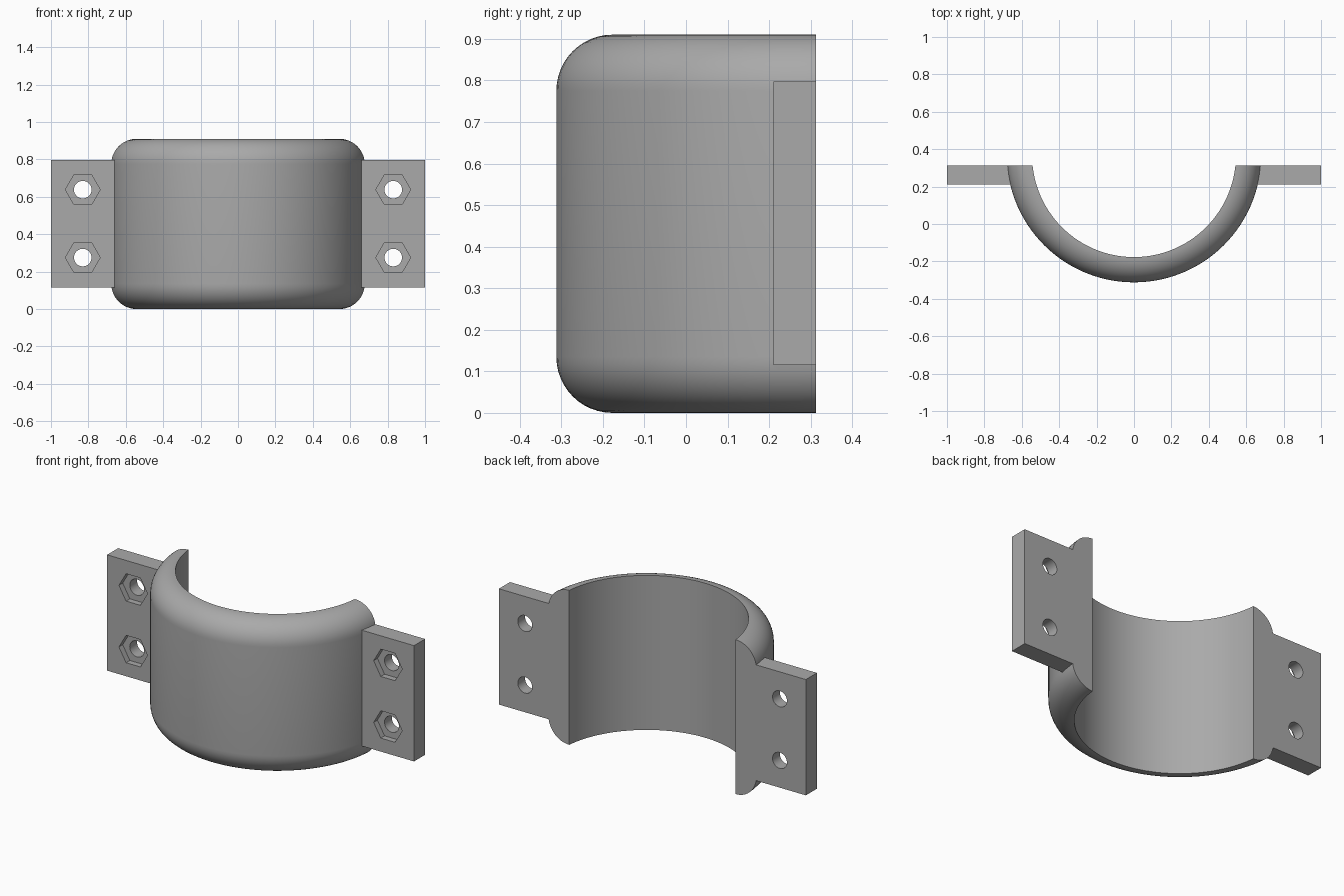
import bpy, bmesh, math
from mathutils import Matrix

if "Cube" in bpy.data.objects:
    bpy.data.objects.remove(bpy.data.objects["Cube"], do_unlink=True)

HEIGHT, AXIS_Y, BACK = 0.91, 0.368, 0.313
R_OUT, R_IN = 0.68, 0.545
FLANGE_FRONT, POCKET = 0.21, 0.035

steel = bpy.data.materials.new("plain grey")
steel.use_nodes = True
grey = (0.4, 0.4, 0.4, 1)
steel.diffuse_color = grey
steel.node_tree.nodes["Principled BSDF"].inputs["Base Color"].default_value = grey


def make(name, bm):
    bmesh.ops.recalc_face_normals(bm, faces=bm.faces)
    mesh = bpy.data.meshes.new(name)
    bm.to_mesh(mesh)
    bm.free()
    mesh.materials.append(steel)
    obj = bpy.data.objects.new(name, mesh)
    bpy.context.collection.objects.link(obj)
    return obj


def box(name, lo, hi):
    bm = bmesh.new()
    bmesh.ops.create_cube(bm, size=1)
    for v in bm.verts:
        v.co = [(a + b) / 2 + c * (b - a) for a, b, c in zip(lo, hi, v.co)]
    return make(name, bm)


def prism(name, sides, radius, x, z, y0, y1):
    # Bar along y, with a corner pointing sideways
    bm = bmesh.new()
    bmesh.ops.create_cone(bm, cap_ends=True, segments=sides, radius1=radius,
                          radius2=radius, depth=y1 - y0)
    top = max(bm.verts, key=lambda v: v.co.x)
    turn = Matrix.Rotation(-math.atan2(top.co.y, top.co.x), 4, 'Z')
    bm.transform(Matrix.Translation((x, (y0 + y1) / 2, z))
                 @ Matrix.Rotation(math.pi / 2, 4, 'X') @ turn)
    return make(name, bm)


def combine(obj, tool, operation):
    tool.hide_render = True
    mod = obj.modifiers.new(operation, 'BOOLEAN')
    mod.operation, mod.object, mod.solver = operation, tool, 'EXACT'
    bpy.context.view_layer.objects.active = obj
    bpy.ops.object.modifier_apply(modifier=mod.name)
    bpy.data.objects.remove(tool, do_unlink=True)


# Ring section: straight bore, outer corners fully rounded
r = R_OUT - R_IN
arc = [(R_IN + r * math.sin(a), r - r * math.cos(a))
       for a in (math.pi / 2 * i / 12 for i in range(13))]
profile = arc + [(x, HEIGHT - z) for x, z in reversed(arc)]
bm = bmesh.new()
verts = [bm.verts.new((x, AXIS_Y, z)) for x, z in profile]
edges = [bm.edges.new((a, b)) for a, b in zip(verts, verts[1:] + verts[:1])]
bmesh.ops.spin(bm, geom=verts + edges, cent=(0, AXIS_Y, 0), axis=(0, 0, 1),
               angle=2 * math.pi, steps=120)
bmesh.ops.remove_doubles(bm, verts=bm.verts, dist=1e-4)
clamp = make("half_clamp", bm)

# Bolt flanges joined to the ring
for s in (-1, 1):
    xs = sorted((s * 0.61, s))
    combine(clamp, box("flange", (xs[0], FLANGE_FRONT, 0.115),
                       (xs[1], 0.42, 0.797)), 'UNION')

# Flat mating face at the back
combine(clamp, box("back_cutter", (-2, BACK, -1), (2, 2, 2)), 'DIFFERENCE')

# Bolt holes with hexagonal nut pockets
for x in (-0.83, 0.83):
    for z in (0.275, 0.638):
        combine(clamp, prism("nut_cutter", 6, 0.093, x, z, 0.15,
                             FLANGE_FRONT + POCKET), 'DIFFERENCE')
        combine(clamp, prism("hole_cutter", 32, 0.047, x, z, 0.1, 0.5), 'DIFFERENCE')

bpy.ops.object.select_all(action='DESELECT')
clamp.select_set(True)
bpy.context.view_layer.objects.active = clamp
bpy.ops.object.shade_smooth_by_angle(angle=math.radians(30))
